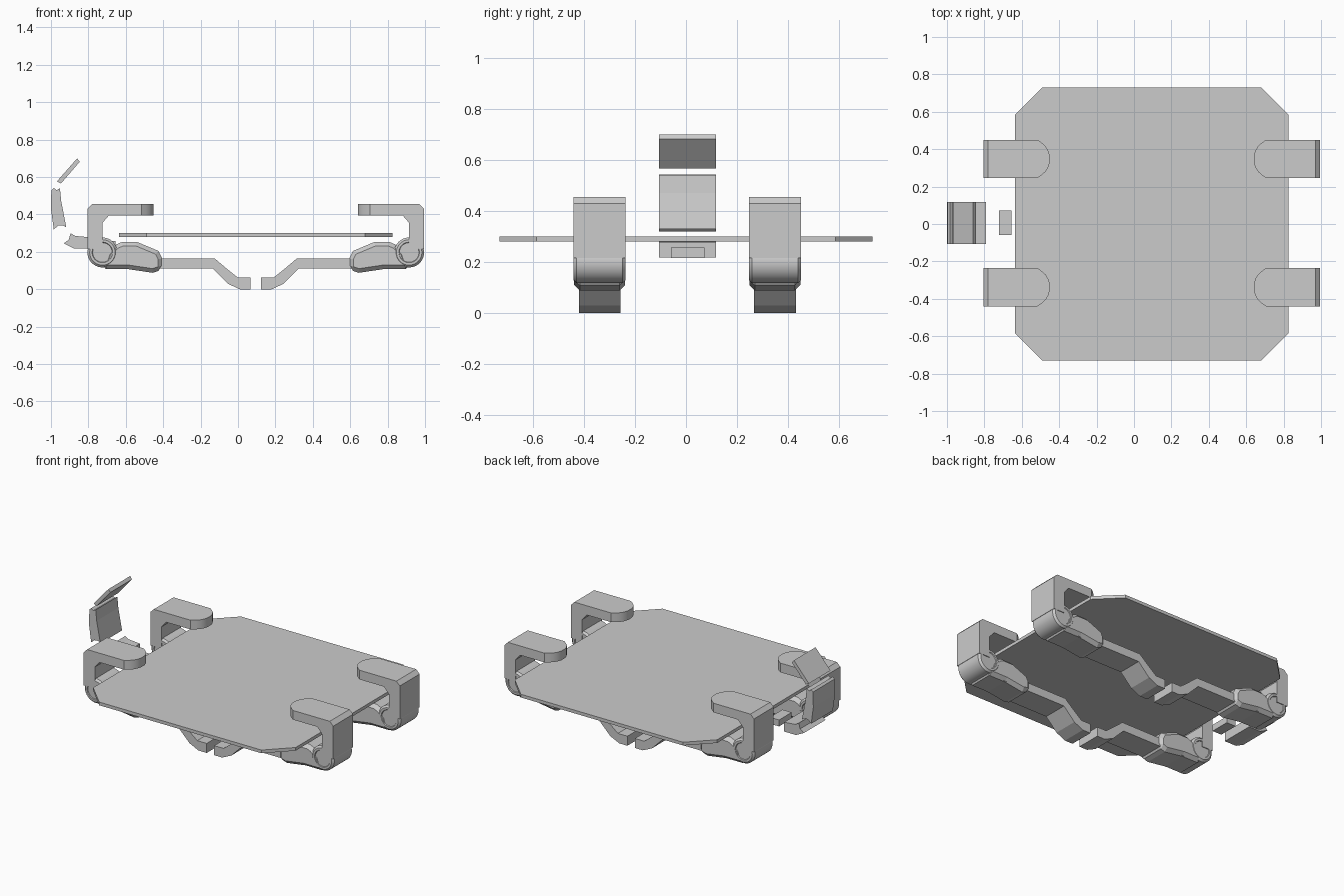
import bpy, bmesh, math
from mathutils import Matrix

if "Cube" in bpy.data.objects:
    bpy.data.objects.remove(bpy.data.objects["Cube"])

AXIS = 0.095  # x position of the clamps' mirror plane


def loft(name, sections, flip=False):
    """Skin a list of (y, [(x, z), ...]) sections; flip mirrors about AXIS."""
    bm = bmesh.new()
    rings = []
    for y, prof in sections:
        rings.append([bm.verts.new((2 * AXIS - x if flip else x, y, z)) for x, z in prof])
    n = len(rings[0])
    bm.faces.new(rings[0])
    bm.faces.new(rings[-1][::-1])
    for a, b in zip(rings, rings[1:]):
        for i in range(n):
            j = (i + 1) % n
            bm.faces.new((a[i], a[j], b[j], b[i]))
    bmesh.ops.recalc_face_normals(bm, faces=bm.faces)
    me = bpy.data.meshes.new(name)
    bm.to_mesh(me)
    bm.free()
    ob = bpy.data.objects.new(name, me)
    bpy.context.collection.objects.link(ob)
    return ob


def extrude(name, prof, y0, y1, flip=False, bevel=0):
    ob = loft(name, [(y0, prof), (y1, prof)], flip)
    if bevel:
        m = ob.modifiers.new("bevel", 'BEVEL')
        m.width, m.segments = bevel, 1
        m.limit_method = 'ANGLE'
        m.angle_limit = math.radians(60)
    return ob


def smooth(ob, angle=30):
    bpy.ops.object.select_all(action='DESELECT')
    ob.select_set(True)
    bpy.context.view_layer.objects.active = ob
    bpy.ops.object.shade_smooth_by_angle(angle=math.radians(angle))


def circle(cx, cz, r, n=40):
    return [(cx + r * math.cos(2 * math.pi * i / n), cz + r * math.sin(2 * math.pi * i / n))
            for i in range(n)]


# flat tray with chamfered corners
outline = [(-.635, -.585), (-.49, -.73), (.68, -.73), (.825, -.585),
           (.825, .585), (.68, .73), (-.49, .73), (-.635, .585)]
bm = bmesh.new()
low = bm.faces.new([bm.verts.new((x, y, .28)) for x, y in outline])
ext = bmesh.ops.extrude_face_region(bm, geom=[low])
bmesh.ops.translate(bm, vec=(0, 0, .021),
                    verts=[v for v in ext['geom'] if isinstance(v, bmesh.types.BMVert)])
bmesh.ops.recalc_face_normals(bm, faces=bm.faces)
mesh = bpy.data.meshes.new("tray_plate")
bm.to_mesh(mesh)
bm.free()
bpy.context.collection.objects.link(bpy.data.objects.new("tray_plate", mesh))


# hook profile, with the tip position as a parameter
def hook_profile(tip):
    return [(-.805, .215), (-.805, .43), (-.78, .455), (tip, .455), (tip, .395),
            (-.69, .395), (-.725, .355), (-.725, .215)]


# half-width positions across the hook and matching tip x: rounded nose
nose = [(-.102, -.515), (-.085, -.492), (-.068, -.473), (-.045, -.459), (-.02, -.451)]
nose += [(-y, x) for y, x in reversed(nose)]

link = [(-.73, .108), (-.70, .2), (-.65, .24), (-.62, .253), (-.54, .253), (-.425, .205),
        (-.405, .165), (-.405, .105), (-.455, .088), (-.59, .108)]
strap = [(-.60, .165), (-.125, .165), (-.06, .11), (0, .062), (.068, .062), (.068, 0),
         (.01, 0), (-.055, .03), (-.135, .11), (-.60, .11)]

# four folding clamps
for side, flip in (("left", False), ("right", True)):
    for end, cy in (("front", -.338), ("back", .348)):
        tag = f"{side}_{end}"
        smooth(loft("hook_" + tag, [(cy + y, hook_profile(t)) for y, t in nose], flip))
        # pivot barrel with bevelled rims and a recessed cap at each end
        px, pz = -.725, .197
        rings = [(-.097, .052), (-.102, .055), (-.102, .068), (-.09, .08),
                 (.09, .08), (.102, .068), (.102, .055), (.097, .052)]
        smooth(loft("pivot_" + tag, [(cy + y, circle(px, pz, r)) for y, r in rings], flip))
        extrude("link_" + tag, link, cy - .1, cy + .1, flip, bevel=.022)
        extrude("strap_" + tag, strap, cy - .082, cy + .082, flip)

# segmented side bracket: tip, curved middle and foot
Y0, Y1 = -.106, .117
extrude("bracket_tip", [(-.968, .577), (-.86, .70), (-.846, .682), (-.946, .566)], Y0, Y1)
extrude("bracket_middle",
        [(-.998, .53), (-.985, .542), (-.97, .53), (-.952, .54), (-.945, .47), (-.918, .33),
         (-.935, .342), (-.962, .34), (-.985, .32), (-1.0, .43)], Y0, Y1)
extrude("bracket_foot",
        [(-.895, .30), (-.87, .285), (-.79, .278), (-.79, .217), (-.875, .217),
         (-.932, .245), (-.905, .265)], Y0, Y1)

# small catch block under the tray
extrude("catch_block", [(-.722, .215), (-.655, .215), (-.655, .257), (-.722, .257)],
        -.058, .072)
